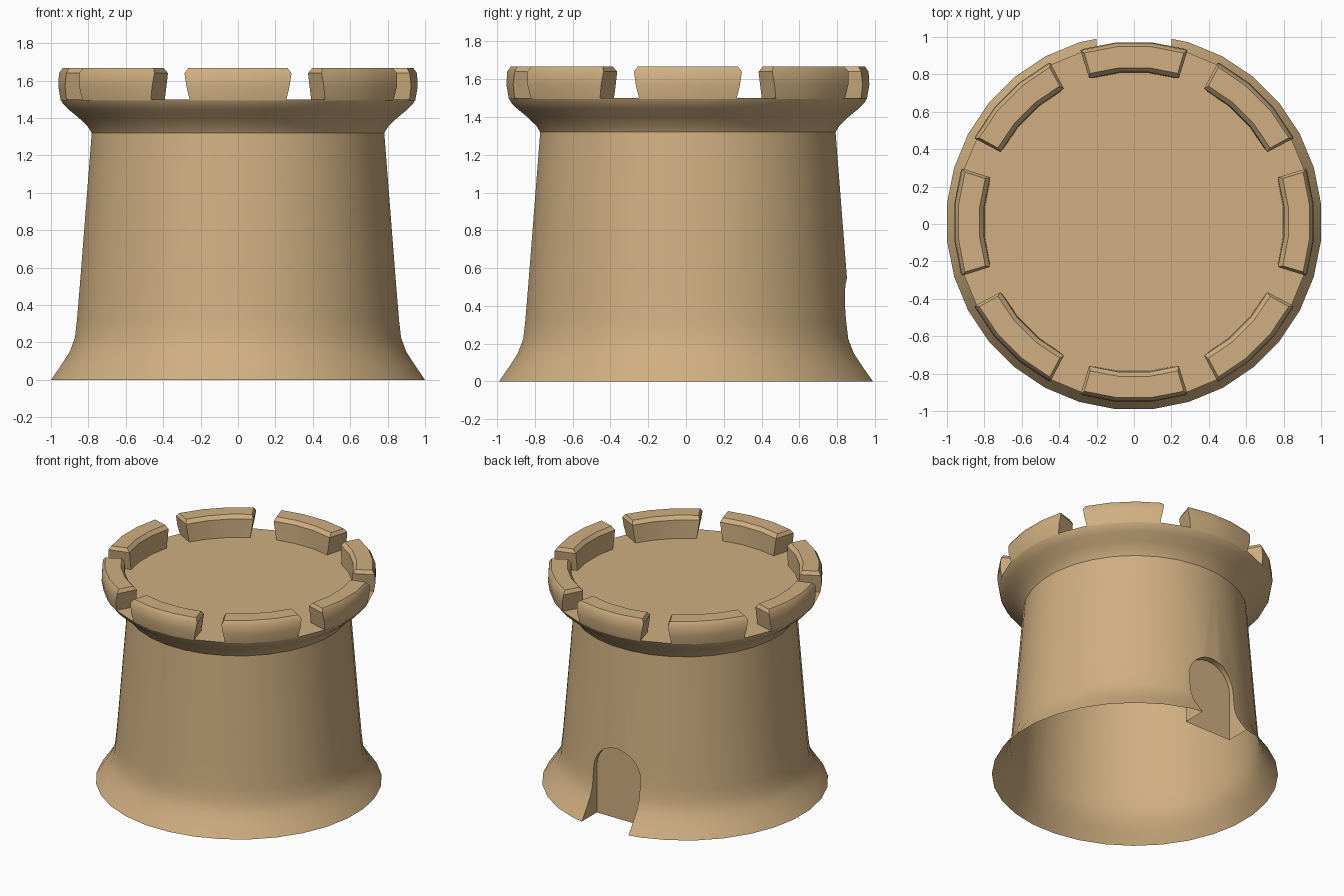
import bpy, bmesh, math
from math import sin, cos, pi, radians

if "Cube" in bpy.data.objects:
    bpy.data.objects.remove(bpy.data.objects["Cube"])

N = 32                      # sides of the tower
K = 1 / cos(pi / N)         # flat-to-corner radius factor
SHIFT = 0.01                # the door bite moves the centre slightly in y

mat = bpy.data.materials.new("sandstone")
mat.diffuse_color = (0.63, 0.43, 0.22, 1)
mat.use_nodes = True
mat.node_tree.nodes["Principled BSDF"].inputs["Base Color"].default_value = mat.diffuse_color


def make(name, bm):
    bmesh.ops.recalc_face_normals(bm, faces=bm.faces)
    me = bpy.data.meshes.new(name)
    bm.to_mesh(me)
    bm.free()
    ob = bpy.data.objects.new(name, me)
    bpy.context.collection.objects.link(ob)
    me.materials.append(mat)
    ob.location.y = SHIFT
    return ob


def activate(ob):
    bpy.ops.object.select_all(action='DESELECT')
    ob.select_set(True)
    bpy.context.view_layer.objects.active = ob


def smooth(ob):
    activate(ob)
    bpy.ops.object.shade_smooth_by_angle(angle=radians(32))


# tower wall: turned profile with flared foot and rim
profile = [(1.0, 0), (0.945, 0.08), (0.90, 0.15), (0.872, 0.225), (0.861, 0.32),
           (0.846, 0.50), (0.782, 1.32), (0.802, 1.353), (0.85, 1.40),
           (0.905, 1.445), (0.935, 1.475), (0.948, 1.50)]
bm = bmesh.new()
rings = [[bm.verts.new((r * K * cos((i + .5) * 2 * pi / N),
                        r * K * sin((i + .5) * 2 * pi / N), z)) for i in range(N)]
         for r, z in profile]
for a, b in zip(rings, rings[1:]):
    for i in range(N):
        j = (i + 1) % N
        bm.faces.new((a[i], a[j], b[j], b[i]))
bm.faces.new(rings[-1])
bm.faces.new(rings[0][::-1])
tower = make("tower_wall", bm)

# arched door recess cut into the back
outline = [(0.2, -0.2)] + [(0.2 * cos(pi * i / 12), 0.365 + 0.2 * sin(pi * i / 12))
                           for i in range(13)] + [(-0.2, -0.2)]
bm = bmesh.new()
face = bm.faces.new([bm.verts.new((x, 0.795, z)) for x, z in outline])
ext = bmesh.ops.extrude_face_region(bm, geom=[face])
for v in ext["geom"]:
    if isinstance(v, bmesh.types.BMVert):
        v.co.y = 1.3
if not face.is_valid or len([f for f in bm.faces]) < len(outline) + 2:
    bm.faces.new([v for v in bm.verts if v.co.y < 1][::-1])
cutter = make("door_cutter", bm)
cutter.hide_render = True
mod = tower.modifiers.new("door", 'BOOLEAN')
mod.operation = 'DIFFERENCE'
mod.solver = 'EXACT'
mod.object = cutter
activate(tower)
bpy.ops.object.modifier_apply(modifier=mod.name)
bpy.data.objects.remove(cutter)

# open underside
bm = bmesh.new()
bm.from_mesh(tower.data)
under = [f for f in bm.faces if all(abs(v.co.z) < 1e-4 for v in f.verts)]
bmesh.ops.delete(bm, geom=under, context='FACES')
bm.to_mesh(tower.data)
bm.free()
smooth(tower)

# eight battlement blocks: (flat radius, height, half angle)
section = [(0.948, 1.495, 15.7), (0.961, 1.57, 16.6), (0.957, 1.64, 17.3),
           (0.938, 1.667, 16.4), (0.825, 1.667, 16.4), (0.802, 1.64, 17.3),
           (0.80, 1.57, 16.6), (0.797, 1.495, 15.7)]


def battlement(k):
    bm = bmesh.new()
    cols = []
    for t in (-1, -1 / 3, 1 / 3, 1):
        col = []
        for r, z, half in section:
            a = radians(half * t if abs(t) == 1 else 16.875 * t) + k * pi / 4
            col.append(bm.verts.new((r * K * cos(a), r * K * sin(a), z)))
        cols.append(col)
    n = len(section)
    for a, b in zip(cols, cols[1:]):
        for i in range(n - 1):
            bm.faces.new((a[i], a[i + 1], b[i + 1], b[i]))
    # end caps as strips across the block
    for c in (cols[0], cols[-1]):
        for i in range(n // 2 - 1):
            bm.faces.new((c[i], c[i + 1], c[n - 2 - i], c[n - 1 - i]))
    smooth(make(f"battlement_{k + 1}", bm))


for k in range(8):
    battlement(k)
